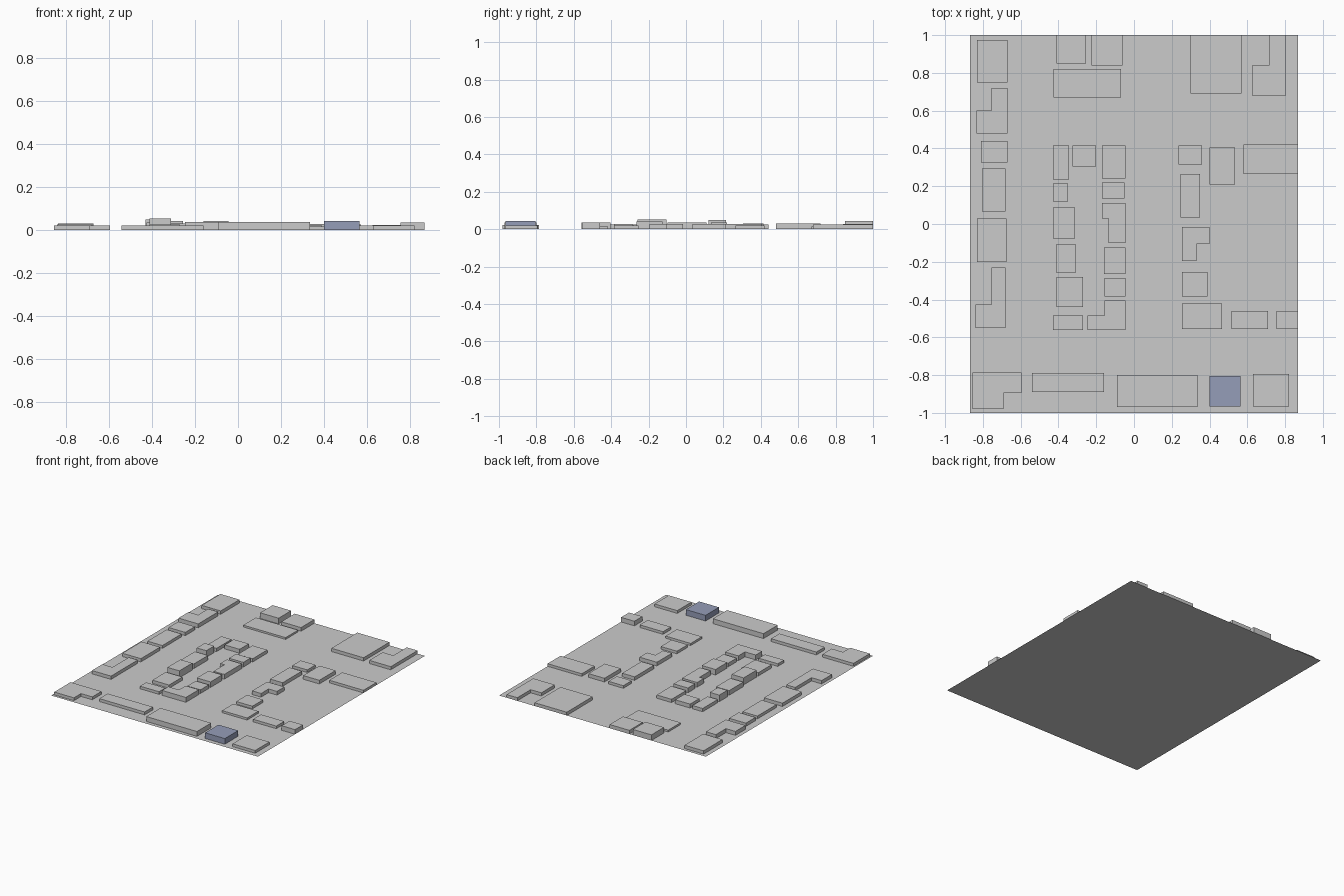
import bpy, bmesh

BLUE = bpy.data.materials.new("highlight_blue")
BLUE.diffuse_color = (0.30, 0.34, 0.48, 1)


def prism(name, outline, height, mat=None):
    """Extrude a counter-clockwise outline up from the ground; underside stays open."""
    bm = bmesh.new()
    low = [bm.verts.new((x, y, 0)) for x, y in outline]
    if height:
        top = [bm.verts.new((x, y, height)) for x, y in outline]
        n = len(low)
        for i in range(n):
            j = (i + 1) % n
            bm.faces.new((low[i], low[j], top[j], top[i]))
        bm.faces.new(top)
    else:
        bm.faces.new(low)
    me = bpy.data.meshes.new(name)
    bm.to_mesh(me)
    bm.free()
    ob = bpy.data.objects.new(name, me)
    bpy.context.collection.objects.link(ob)
    if mat:
        me.materials.append(mat)
    return ob


def building(name, x0, x1, y0, y1, h, notch=None, mat=None):
    """Rectangular block, or an L when notch = (corner, x, y) gives the cut corner."""
    corners = {"bl": (x0, y0), "br": (x1, y0), "tr": (x1, y1), "tl": (x0, y1)}
    outline = []
    for key, (cx, cy) in corners.items():
        if notch and notch[0] == key:
            _, nx, ny = notch
            a, b = (cx, ny), (nx, cy)
            if key in ("br", "tl"):
                a, b = b, a
            outline += [a, (nx, ny), b]
        else:
            outline.append((cx, cy))
    return prism(name, outline, h, mat)


def block(name, rows):
    for i, r in enumerate(rows, 1):
        building(f"{name}_building_{i}", *r)


# Ground sheet
prism("ground", [(-.867, -1), (.867, -1), (.867, 1), (-.867, 1)], 0)

# West street, north to south
block("west", [
    (-.83, -.67, .75, .975, .025),
    (-.835, -.67, .48, .72, .03, ("tl", -.755, .60)),
    (-.81, -.67, .325, .44, .025),
    (-.805, -.68, .065, .295, .022),
    (-.83, -.675, -.20, .03, .025),
    (-.84, -.68, -.55, -.23, .025, ("tl", -.755, -.425)),
])

# South street, west to east
block("south", [
    (-.855, -.595, -.98, -.785, .022, ("br", -.69, -.895)),
    (-.54, -.16, -.89, -.79, .022),
    (-.09, .335, -.97, -.80, .037),
    (.63, .82, -.965, -.795, .021),
])
building("highlighted_building", .40, .565, -.965, -.805, .043, None, BLUE)

# Central block, west side
block("centre_west", [
    (-.43, -.345, .235, .415, .025),
    (-.43, -.35, .12, .215, .05),
    (-.425, -.315, -.08, .09, .035),
    (-.41, -.31, -.26, -.105, .053),
    (-.41, -.27, -.44, -.28, .025),
    (-.43, -.27, -.56, -.485, .02),
])

# Central block, east side
block("centre_east", [
    (-.325, -.20, .305, .415, .03),
    (-.17, -.045, .24, .415, .025),
    (-.17, -.05, .135, .22, .036),
    (-.17, -.045, -.10, .11, .036, ("bl", -.135, .03)),
    (-.16, -.045, -.265, -.125, .042),
    (-.155, -.045, -.385, -.285, .028),
    (-.245, -.045, -.56, -.405, .037, ("tl", -.155, -.485)),
])

# East block
block("east", [
    (.235, .36, .315, .415, .02),
    (.245, .35, .035, .265, .027),
    (.255, .40, -.195, -.015, .028, ("br", .33, -.105)),
    (.40, .535, .21, .405, .028),
    (.58, .867, .265, .42, .02),
    (.255, .39, -.385, -.255, .02),
    (.255, .465, -.555, -.42, .016),
    (.515, .71, -.555, -.46, .02),
    (.755, .867, -.555, -.46, .035),
])

# North block
block("north", [
    (-.41, -.255, .85, 1, .043),
    (-.225, -.06, .84, 1, .028),
    (-.425, -.07, .67, .82, .014),
    (.30, .57, .69, 1, .025),
    (.625, .805, .68, 1, .024, ("tl", .715, .84)),
])
